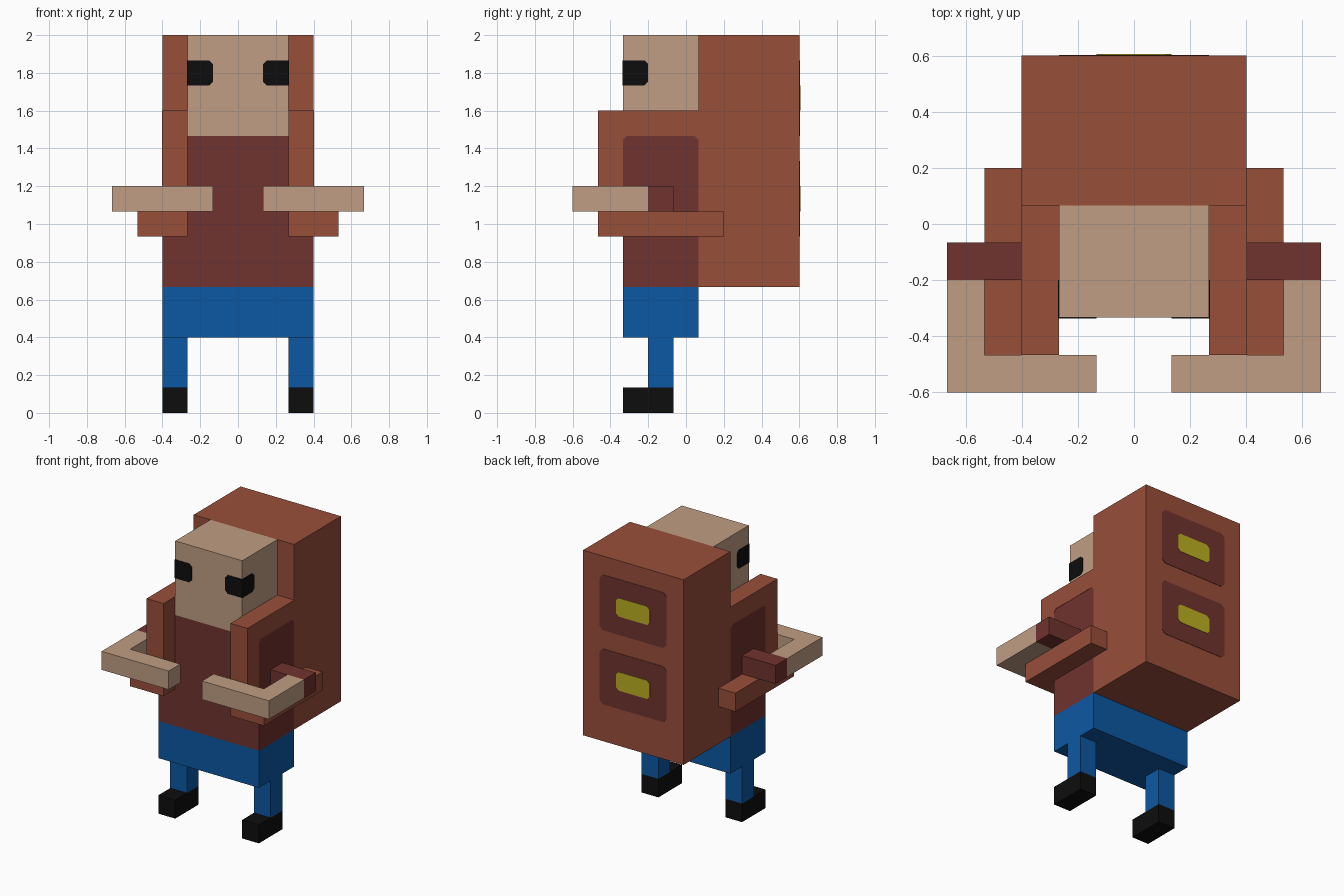
import bpy
import bmesh

if "Cube" in bpy.data.objects:
    bpy.data.objects.remove(bpy.data.objects["Cube"], do_unlink=True)

U = 2 / 15  # one block of the grid; the figure is 15 blocks tall


def material(name, rgb):
    """Flat material from 0-255 display values, stored as linear."""
    lin = [((c / 255 + 0.055) / 1.055) ** 2.4 if c > 10 else c / 255 / 12.92 for c in rgb]
    mat = bpy.data.materials.new(name)
    mat.use_nodes = True
    bsdf = mat.node_tree.nodes["Principled BSDF"]
    bsdf.inputs["Base Color"].default_value = (*lin, 1)
    bsdf.inputs["Roughness"].default_value = 0.9
    mat.diffuse_color = (*lin, 1)
    return mat


SKIN = material("skin", (192, 157, 131))
SHIRT = material("dark red shirt", (112, 51, 46))
LEATHER = material("red brown leather", (153, 78, 58))
BLUE = material("blue trousers", (12, 88, 163))
BLACK = material("black", (13, 13, 13))
YELLOW = material("yellow buckle", (188, 175, 33))


def prism(name, axis, outline, lo, hi, mat, mirror=False):
    """Extrude a 2D outline (in blocks) along an axis from lo to hi."""
    place = {"x": lambda a, b, d: (d, a, b),
             "y": lambda a, b, d: (a, d, b),
             "z": lambda a, b, d: (a, b, d)}[axis]
    bm = bmesh.new()
    ends = [[bm.verts.new([c * U for c in place(a, b, d)]) for a, b in outline]
            for d in (lo, hi)]
    for ring in ends:
        bm.faces.new(ring)
    n = len(outline)
    for i in range(n):
        j = (i + 1) % n
        bm.faces.new((ends[0][i], ends[0][j], ends[1][j], ends[1][i]))
    bmesh.ops.recalc_face_normals(bm, faces=bm.faces)
    mesh = bpy.data.meshes.new(name)
    bm.to_mesh(mesh)
    bm.free()
    mesh.materials.append(mat)
    obj = bpy.data.objects.new(name, mesh)
    bpy.context.collection.objects.link(obj)
    if mirror:
        mod = obj.modifiers.new("Mirror", "MIRROR")
        mod.use_mirror_merge = False
    return obj


def box(name, x, y, z, mat, mirror=False):
    outline = [(x[0], y[0]), (x[1], y[0]), (x[1], y[1]), (x[0], y[1])]
    return prism(name, "z", outline, z[0], z[1], mat, mirror)


def clipped(a0, a1, b0, b1, c):
    """Rectangle with all four corners cut by c."""
    return [(a0 + c, b0), (a1 - c, b0), (a1, b0 + c), (a1, b1 - c),
            (a1 - c, b1), (a0 + c, b1), (a0, b1 - c), (a0, b0 + c)]


# Trunk, head and backpack
box("hips", (-3, 3), (-2.5, 0.5), (3, 5), BLUE)
box("torso", (-3, 3), (-2.5, 0.5), (5, 11), SHIRT)
box("head", (-2, 2), (-2.5, 0.5), (11, 15), SKIN)
box("backpack", (-3, 3), (0.5, 4.5), (5, 15), LEATHER)

# Legs and shoes
box("legs", (2, 3), (-1.5, -0.5), (1, 3), BLUE, True)
box("shoes", (2, 3), (-2.5, -0.5), (0, 1), BLACK, True)

# Arms: sleeve out to the side, then a bent forearm reaching across the chest
box("sleeves", (3, 5), (-1.5, -0.5), (8, 9), SHIRT, True)
prism("forearms", "z", [(5, -1.5), (4, -1.5), (4, -3.5), (1, -3.5), (1, -4.5), (5, -4.5)],
      8, 9, SKIN, True)

# Backpack straps: over the shoulder and down the chest, then back under the arm
k = 0.15
prism("shoulder_straps", "x",
      [(-3.5, 7), (-2.5, 7), (-2.5, 11 - k), (-2.5 + k, 11), (0.5 - k, 11),
       (0.5, 11 - k), (0.5, 12), (-3.5, 12)], 2, 3.015, LEATHER, True)
box("under_arm_straps", (3, 4), (-3.5, 1.5), (7, 8), LEATHER, True)

# Eyes wrap around the front corners of the head
e = 0.15
t = 0.03
prism("eye_fronts", "y", [(2 + t, 13), (2 + t, 14), (1 + e, 14), (1, 14 - e), (1, 13 + e), (1 + e, 13)],
      -2.5 - t, -2.5, BLACK, True)
prism("eye_sides", "x", [(-2.5, 13), (-1.5 - e, 13), (-1.5, 13 + e), (-1.5, 14 - e), (-1.5 - e, 14), (-2.5, 14)],
      2, 2 + t, BLACK, True)

# Two pocket panels with buckles on the back of the pack
for label, z in (("upper", 11), ("lower", 7)):
    prism(label + "_pocket", "y", clipped(-2, 2, z, z + 3, 0.2), 4.5, 4.52, SHIRT)
    prism(label + "_buckle", "y", clipped(-1, 1, z + 1, z + 2, 0.15), 4.5, 4.54, YELLOW)
